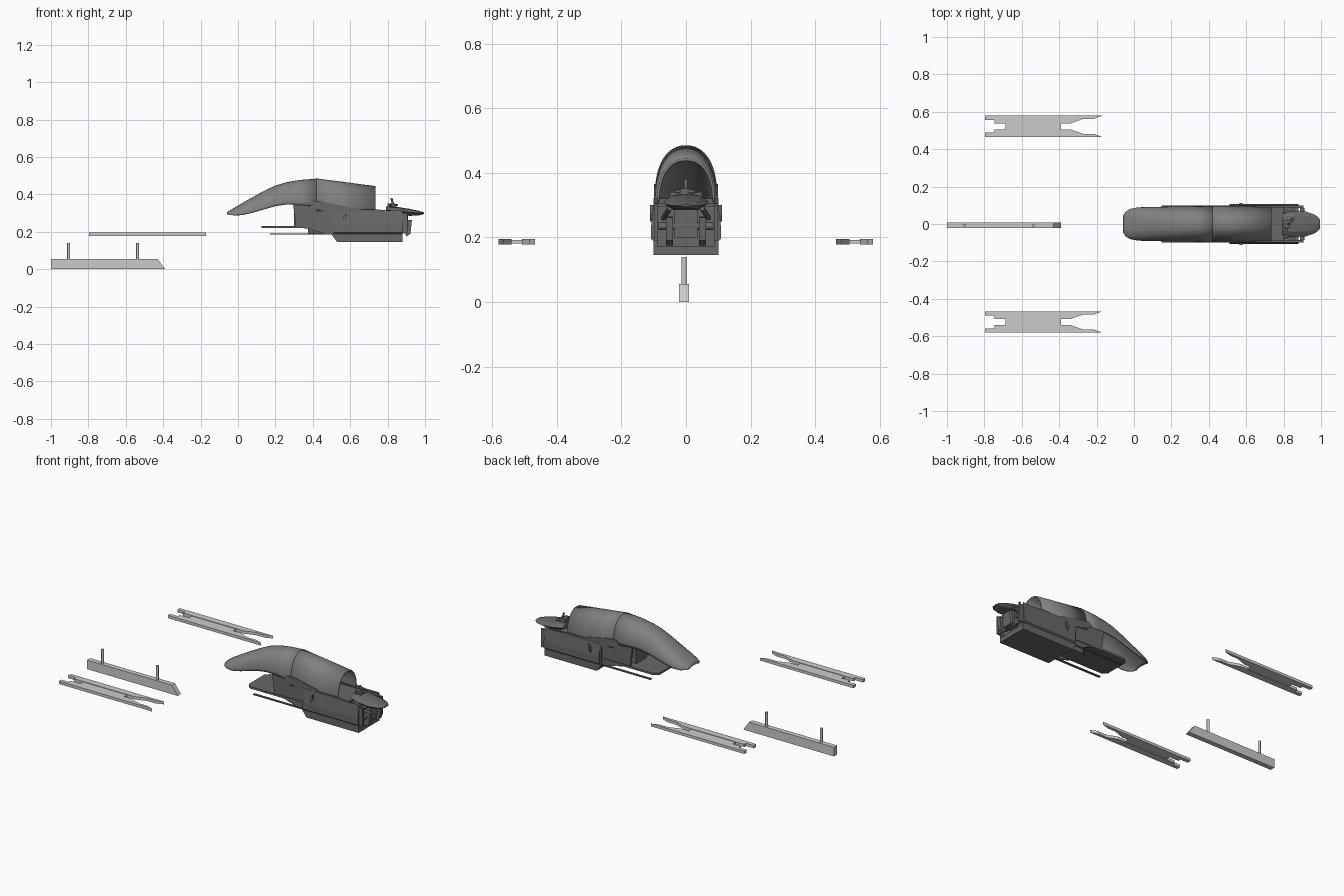
import bpy, bmesh, math

if "Cube" in bpy.data.objects:
    bpy.data.objects.remove(bpy.data.objects["Cube"])


def grey(name, v):
    m = bpy.data.materials.new(name)
    m.diffuse_color = (v, v, v, 1)
    m.use_nodes = True
    m.node_tree.nodes["Principled BSDF"].inputs["Base Color"].default_value = m.diffuse_color
    return m


SKID, COWL, TUB = grey('skid_grey', .55), grey('cowl_grey', .22), grey('tub_grey', .14)
mat = SKID


def finish(name, bm, smooth=False):
    bmesh.ops.recalc_face_normals(bm, faces=bm.faces)
    me = bpy.data.meshes.new(name)
    bm.to_mesh(me)
    bm.free()
    me.materials.append(mat)
    ob = bpy.data.objects.new(name, me)
    bpy.context.collection.objects.link(ob)
    if smooth:
        bpy.context.view_layer.objects.active = ob
        ob.select_set(True)
        bpy.ops.object.shade_smooth_by_angle(angle=math.radians(35))
        ob.select_set(False)
    return ob


def prism(name, pts, a, b, axis='y'):
    """Extrude an outline from a to b: axis y takes (x, z), z takes (x, y), x takes (y, z)."""
    bm = bmesh.new()
    put = {'x': lambda p, d: (d, p[0], p[1]), 'y': lambda p, d: (p[0], d, p[1]),
           'z': lambda p, d: (p[0], p[1], d)}[axis]
    lo = [bm.verts.new(put(p, a)) for p in pts]
    hi = [bm.verts.new(put(p, b)) for p in pts]
    n = len(pts)
    bm.faces.new(lo)
    bm.faces.new(hi)
    for i in range(n):
        bm.faces.new((lo[i], lo[(i + 1) % n], hi[(i + 1) % n], hi[i]))
    return finish(name, bm)


def box(name, x0, x1, y0, y1, z0, z1):
    return prism(name, [(x0, z0), (x1, z0), (x1, z1), (x0, z1)], y0, y1)


def rod(name, p, q, r):
    cu = bpy.data.curves.new(name, 'CURVE')
    cu.dimensions = '3D'
    cu.bevel_depth = r
    cu.bevel_resolution = 2
    cu.use_fill_caps = True
    sp = cu.splines.new('POLY')
    sp.points.add(1)
    sp.points[0].co = (*p, 1)
    sp.points[1].co = (*q, 1)
    cu.materials.append(mat)
    bpy.context.collection.objects.link(bpy.data.objects.new(name, cu))


def arch_shell(name, sections, thick, n=28):
    """Loft slightly squared arches given as (x, half width, bottom z, top z)."""
    bm = bmesh.new()
    rings = []
    for x, w, zb, zt in sections:
        ring = []
        for i in range(n + 1):
            c, s = math.cos(math.pi * i / n), max(0, math.sin(math.pi * i / n))
            y = math.copysign(abs(c) ** .86, c) * w
            ring.append(bm.verts.new((x, y, zb + (zt - zb) * s ** .92)))
        rings.append(ring)
    for r, s in zip(rings, rings[1:]):
        for i in range(n):
            bm.faces.new((r[i], r[i + 1], s[i + 1], s[i]))
    ob = finish(name, bm, True)
    m = ob.modifiers.new('thickness', 'SOLIDIFY')
    m.thickness = thick
    m.offset = -1 if ob.data.polygons[n // 2].normal.z > 0 else 1


# centre skid with two posts
prism('centre_skid', [(-1, 0), (-.39, 0), (-.43, .055), (-1, .055)], -.021, .009)
for x in (-.905, -.537):
    rod('skid_post', (x, -.006, .05), (x, -.006, .14), .008)

# side plates: thin web between two thick forked rails
for c in (-.524, .522):
    box('plate_web', -.687, -.39, c - .04, c + .04, .181, .192)
    for s in (-1, 1):
        rail = [(-.797, .057), (-.17, .057), (-.215, .040), (-.272, .040), (-.34, .016),
                (-.745, .016), (-.745, .034), (-.797, .034)]
        prism('plate_rail', [(x, c + s * y) for x, y in rail], .178, .195, 'z')

# curved nose cowl and straight rear cowl
mat = COWL
arch_shell('nose_cowl', [
    (-.058, .045, .293, .304), (-.045, .066, .290, .313), (-.02, .081, .288, .328),
    (.02, .089, .289, .352), (.08, .091, .302, .386), (.14, .092, .320, .419),
    (.20, .093, .337, .447), (.26, .094, .346, .465), (.33, .095, .343, .477),
    (.42, .096, .335, .484)], .007)
arch_shell('rear_cowl', [(.42, .097, .31, .485), (.53, .096, .31, .471),
                         (.735, .090, .31, .444)], .008)

# lower tub: two walls, floor, front bulkhead, and forward skirts
mat = TUB
for s in (-1, 1):
    prism('tub_wall', [(.50, .32), (.50, .185), (.53, .145), (.88, .145), (.88, .305),
                       (.74, .32)], s * .100, s * .088)
    prism('side_skirt', [(.295, .345), (.37, .35), (.51, .325), (.51, .19), (.46, .19),
                         (.38, .215), (.31, .225)], s * .094, s * .082)
    prism('joint_panel', [(.40, .365), (.38, .345), (.42, .32), (.50, .30), (.60, .30),
                          (.60, .33), (.46, .36)], s * .099, s * .085)
    prism('flared_side', [(s * .099, .315), (s * .108, .235), (s * .108, .195),
                          (s * .097, .185)], .51, .88, 'x')
    prism('side_spur', [(.565, .25), (.578, .27), (.58, .30), (.565, .285)],
          s * .112, s * .1)
    box('front_rail', .17, .52, s * .098, s * .085, .185, .191)
    box('tail_post', .88, .905, s * .098, s * .086, .19, .30)
box('tub_floor', .53, .88, -.092, .092, .145, .172)
prism('tub_front', [(.50, .32), (.515, .32), (.515, .19), (.54, .15), (.53, .145), (.50, .185)],
      -.09, .09)
box('tub_deck', .50, .80, -.09, .09, .295, .305)
box('tub_rear_panel', .845, .86, -.088, .088, .16, .24)

# front floor plate and keel block
prism('front_plate', [(.125, -.075), (.15, -.098), (.50, -.098), (.50, .098), (.15, .098),
                      (.125, .075)], .219, .231, 'z')
prism('keel_block', [(.375, -.025), (.41, -.05), (.53, -.05), (.53, .05), (.41, .05),
                     (.375, .025)], .185, .222, 'z')
box('inner_spine', .30, .50, -.05, .05, .23, .34)

# tail: tapered deflector, pivot hardware and hanging arms
bm = bmesh.new()
rings = []
for x, w, zb, zt in ((.79, .055, .30, .335), (.85, .070, .29, .333), (.92, .066, .285, .322),
                     (.97, .048, .288, .311), (.995, .025, .295, .303)):
    rings.append([bm.verts.new((x, y * w, z)) for y, z in
                  ((-1, (zb + zt) / 2), (-.6, zt - .004), (0, zt), (.6, zt - .004),
                   (1, (zb + zt) / 2), (.6, zb), (-.6, zb))])
for r, t in zip(rings, rings[1:]):
    for i in range(7):
        bm.faces.new((r[i], r[(i + 1) % 7], t[(i + 1) % 7], t[i]))
bm.faces.new(rings[0])
bm.faces.new(rings[-1])
finish('tail_deflector', bm)
box('pivot_block', .80, .84, -.018, .018, .30, .352)
rod('pivot_pin', (.835, 0, .32), (.82, 0, .38), .006)
rod('pivot_lever', (.81, -.03, .342), (.85, .03, .342), .006)
box('tail_core', .80, .91, -.035, .035, .20, .30)
for s in (-1, 1):
    prism('tail_arm', [(.87, .265), (.93, .262), (.922, .19), (.90, .175), (.895, .19),
                       (.87, .20)], s * .062, s * .040)
    rod('tail_strut', (.80, s * .07, .26), (.90, s * .05, .29), .008)
rod('tail_axle', (.90, -.085, .235), (.90, .085, .235), .012)
